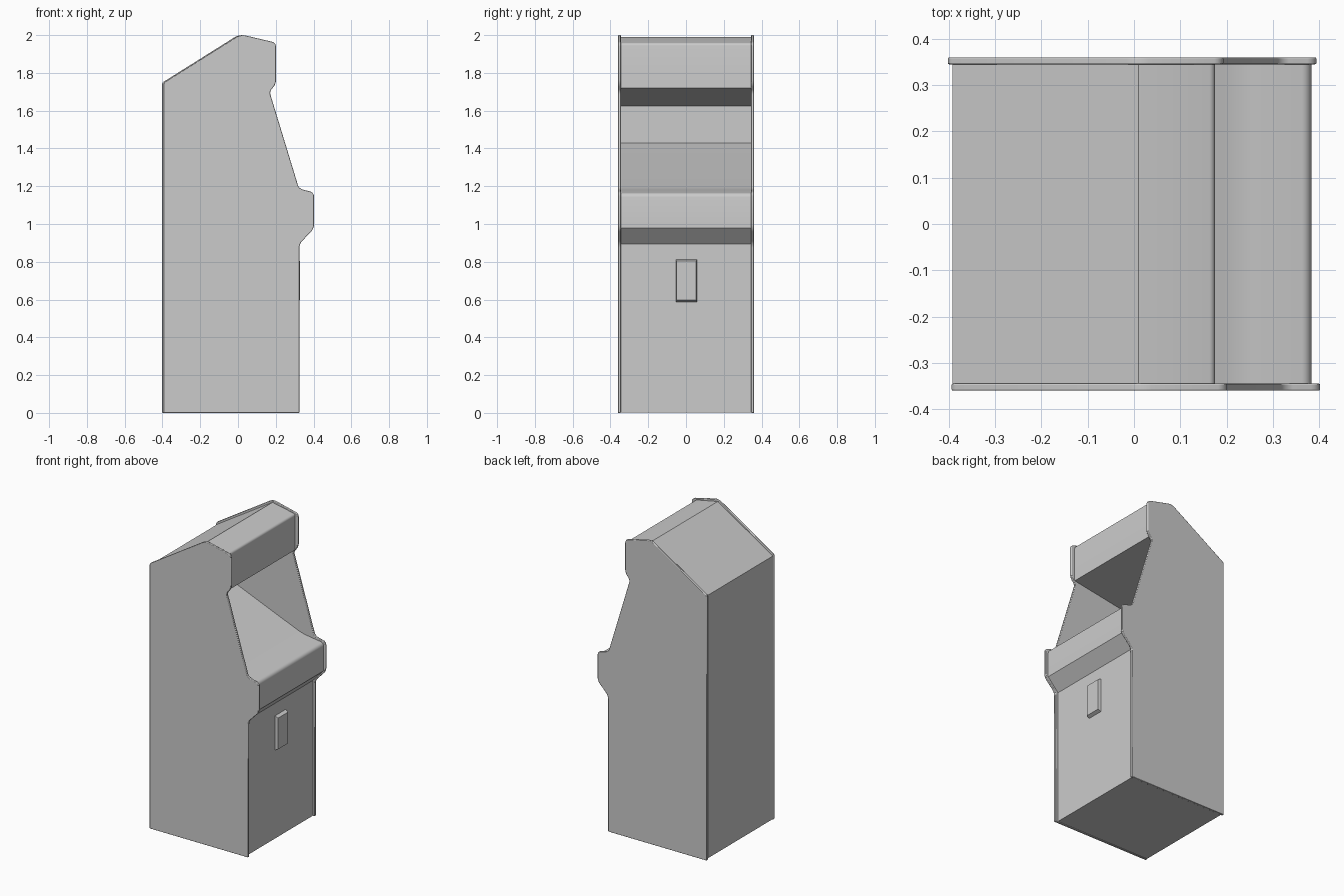
import bpy, bmesh, math

cube = bpy.data.objects.get("Cube")
if cube:
    bpy.data.objects.remove(cube, do_unlink=True)

GREY = (0.6, 0.6, 0.6, 1)
grey = bpy.data.materials.new("plain grey")
grey.use_nodes = True
grey.diffuse_color = GREY
grey.node_tree.nodes["Principled BSDF"].inputs["Base Color"].default_value = GREY


def finish(name, bm, smooth=35):
    """Turn a bmesh into a named, shaded object."""
    bmesh.ops.recalc_face_normals(bm, faces=bm.faces)
    mesh = bpy.data.meshes.new(name)
    bm.to_mesh(mesh)
    bm.free()
    mesh.materials.append(grey)
    obj = bpy.data.objects.new(name, mesh)
    bpy.context.collection.objects.link(obj)
    bpy.ops.object.select_all(action="DESELECT")
    obj.select_set(True)
    bpy.context.view_layer.objects.active = obj
    bpy.ops.object.shade_smooth_by_angle(angle=math.radians(smooth))
    return obj


def extrude_profile(name, profile, y0, y1, shift=0.0):
    """Extrude (x, z, corner radius) points from y0 to y1."""
    bm = bmesh.new()
    verts = [bm.verts.new((x + shift, y0, z)) for x, z, r in profile]
    face = bm.faces.new(verts)
    for v, (x, z, r) in zip(verts, profile):
        if r:
            bmesh.ops.bevel(bm, geom=[v], offset=r, segments=4,
                            profile=0.5, affect="VERTICES")
    out = bmesh.ops.extrude_face_region(bm, geom=list(bm.faces))
    for v in out["geom"]:
        if isinstance(v, bmesh.types.BMVert):
            v.co.y = y1
    return finish(name, bm)


# Side panels with rounded edge trim
side_profile = [
    (-0.398, 0, 0), (0.321, 0, 0), (0.321, 0.895, 0.02),
    (0.398, 0.975, 0.02), (0.398, 1.168, 0.02), (0.319, 1.187, 0.02),
    (0.163, 1.7, 0.015), (0.197, 1.742, 0.02), (0.197, 1.96, 0.02),
    (0.01, 2.004, 0.025), (-0.398, 1.748, 0.01),
]
for label, side in (("left", 1), ("right", -1)):
    panel = extrude_profile("side_panel_" + label, side_profile,
                            side * 0.345, side * 0.36, -side * 0.004)
    trim = panel.modifiers.new("edge trim", "BEVEL")
    trim.width = 0.003
    trim.segments = 2
    trim.limit_method = "ANGLE"
    trim.angle_limit = math.radians(50)

# Cabinet body: front, control shelf, deep screen recess, marquee, roof, back
body_profile = [
    (-0.392, 0.003, 0), (0.306, 0.003, 0), (0.306, 0.895, 0),
    (0.383, 0.978, 0), (0.383, 1.162, 0.02), (0.225, 1.185, 0.03),
    (-0.375, 1.43, 0), (-0.375, 1.625, 0), (0.175, 1.72, 0),
    (0.175, 1.957, 0.012), (0.01, 1.99, 0), (-0.392, 1.738, 0),
]
extrude_profile("cabinet_body", body_profile, -0.346, 0.346)

# Coin door with chamfered front
bm = bmesh.new()
bmesh.ops.create_cube(bm, size=1)
for v in bm.verts:
    inset = 0.01 if v.co.x > 0 else 0
    v.co = (0.328 if v.co.x > 0 else 0.3,
            0.002 + v.co.y * (0.114 - inset),
            0.7 + v.co.z * (0.23 - 2.4 * inset))
finish("coin_door", bm)
